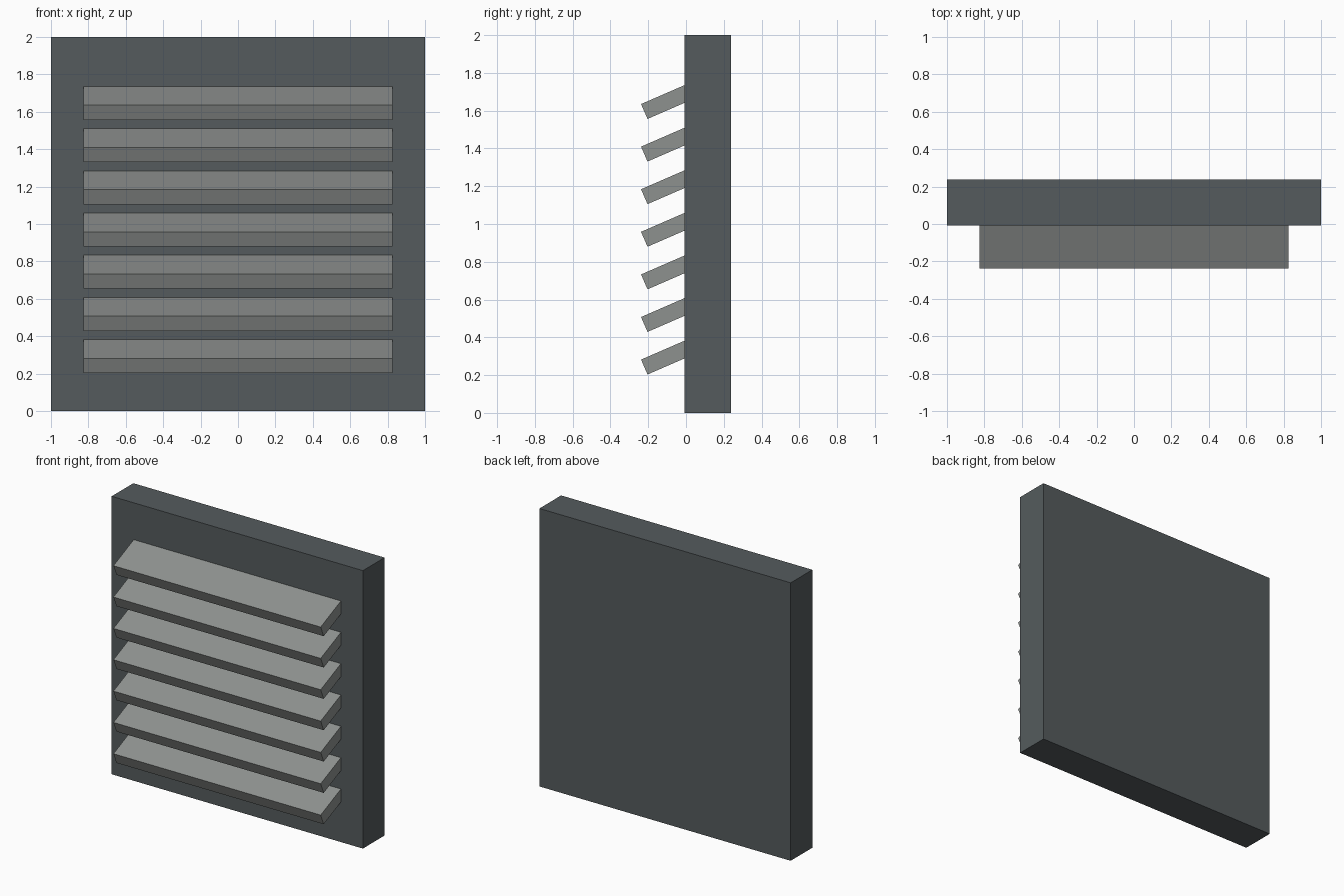
import bpy
from math import sin, cos, radians

if "Cube" in bpy.data.objects:
    bpy.data.objects.remove(bpy.data.objects["Cube"])


def material(name, color):
    mat = bpy.data.materials.new(name)
    mat.diffuse_color = (*color, 1)
    mat.use_nodes = True
    mat.node_tree.nodes["Principled BSDF"].inputs["Base Color"].default_value = mat.diffuse_color
    return mat


def box(name, center, size, mat, tilt=0):
    bpy.ops.mesh.primitive_cube_add(size=1, location=center)
    obj = bpy.context.object
    obj.name = name
    obj.scale = size
    bpy.ops.object.transform_apply(location=False, rotation=False, scale=True)
    obj.rotation_euler.x = tilt
    obj.data.materials.append(mat)
    return obj


dark = material("dark_metal", (0.09, 0.105, 0.11))
light = material("light_metal", (0.27, 0.285, 0.275))

# Solid back panel
box("back_panel", (0, 0.115, 1), (2, 0.246, 2), dark)

# Seven slats sloping down and outward, rooted in the panel
TILT = radians(23.5)
LENGTH, THICK, PITCH = 0.30, 0.086, 0.2255
for i in range(7):
    edge_y, edge_z = -0.238, 0.282 + i * PITCH   # upper outer edge
    y = edge_y + LENGTH / 2 * cos(TILT) + THICK / 2 * sin(TILT)
    z = edge_z + LENGTH / 2 * sin(TILT) - THICK / 2 * cos(TILT)
    box(f"slat_{i + 1}", (0, y, z), (1.65, LENGTH, THICK), light, TILT)
